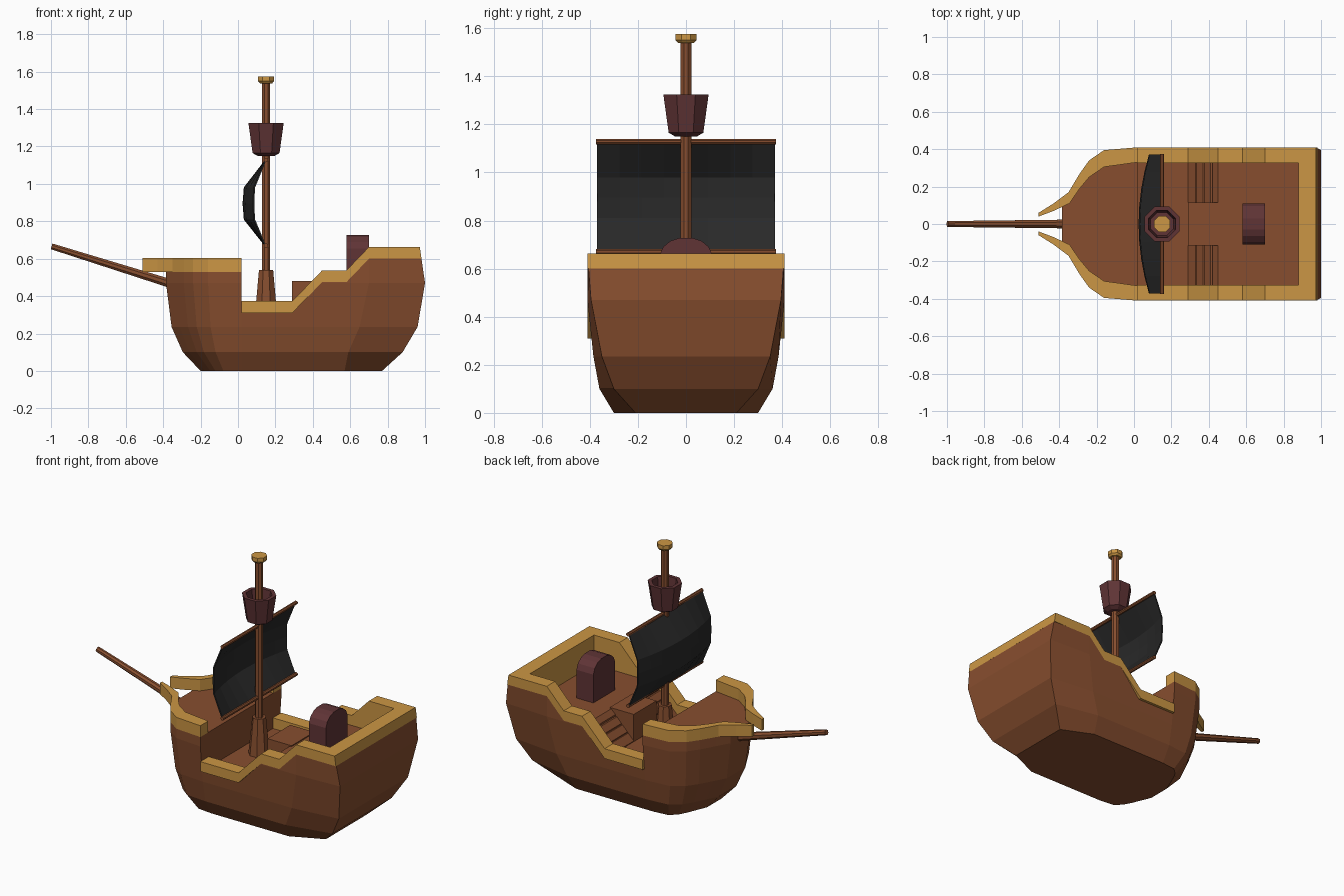
import bpy, bmesh, math
from mathutils import Vector

if "Cube" in bpy.data.objects:
    bpy.data.objects.remove(bpy.data.objects["Cube"])


def material(name, rgb):
    m = bpy.data.materials.new(name)
    m.diffuse_color = (*rgb, 1)
    m.use_nodes = True
    m.node_tree.nodes["Principled BSDF"].inputs["Base Color"].default_value = m.diffuse_color
    return m


WOOD = material("brown wood", (0.242, 0.076, 0.028))
TRIM = material("golden trim", (0.60, 0.305, 0.058))
MAROON = material("dark maroon", (0.115, 0.034, 0.036))
CLOTH = material("black cloth", (0.022, 0.022, 0.022))


def finish(name, bm, *mats):
    bmesh.ops.recalc_face_normals(bm, faces=bm.faces)
    me = bpy.data.meshes.new(name)
    bm.to_mesh(me)
    bm.free()
    for m in mats:
        me.materials.append(m)
    ob = bpy.data.objects.new(name, me)
    bpy.context.collection.objects.link(ob)
    return ob


def loft(name, rings, *mats):
    """Closed rings of equal length, bridged and capped."""
    bm = bmesh.new()
    vs = [[bm.verts.new(p) for p in r] for r in rings]
    n = len(vs[0])
    for a, b in zip(vs, vs[1:]):
        for i in range(n):
            j = (i + 1) % n
            bm.faces.new((a[i], a[j], b[j], b[i]))
    bm.faces.new(vs[0][::-1])
    bm.faces.new(vs[-1])
    return finish(name, bm, *mats)


def prism(name, pts, axis, lo, hi, mat):
    """Extrude a 2D outline along y (points are x,z) or z (points are x,y)."""
    put = (lambda p, h: (p[0], h, p[1])) if axis == 'y' else (lambda p, h: (p[0], p[1], h))
    return loft(name, [[put(p, h) for p in pts] for h in (lo, hi)], mat)


def rod(name, profile, start, direction, mat, sides=8):
    """Turned part: (radius, distance) pairs along a direction."""
    q = Vector((0, 0, 1)).rotation_difference(Vector(direction).normalized())
    rings = []
    for r, d in profile:
        ring = []
        for i in range(sides):
            a = 2 * math.pi * (i + 0.5) / sides
            ring.append(Vector(start) + q @ Vector((r * math.cos(a), r * math.sin(a), d)))
        rings.append(ring)
    return loft(name, rings, mat)


# Hull: z, bow x, half width, last full station, stern x, stern half width
levels = [(0, -.20, .30, .57, .77, .21), (.10, -.295, .36, .59, .88, .30),
          (.235, -.355, .385, .65, .96, .35), (.47, -.385, .41, .70, 1.0, .395),
          (.66, -.385, .41, .70, .972, .41)]
bow = [(-.385, .10), (-.34, .18), (-.29, .27), (-.24, .34), (-.16, .395), (.02, .41)]
rings = []
for z, xb, w, x1, xt, wt in levels:
    half = [(.02 + (x - .02) * (xb - .02) / -.405, y * w / .41) for x, y in bow]
    half += [(x1, w), (xt, wt)]
    rings.append([(x, y, z) for x, y in half] + [(x, -y, z) for x, y in half[::-1]])
hull = loft("hull", rings, WOOD, TRIM)

# Sheer line cutter and stepped deck cutter
sheer = [(.02, .31), (.29, .31), (.45, .475), (.58, .475), (.70, .60)]
top_cut = prism("sheer_cutter", [(-1, .53), (.02, .53)] + sheer +
                [(1.2, .60), (1.2, 1), (-1, 1)], 'y', -1, 1, WOOD)
deck = [(.02, .305)]
zs = [.305, .35, .392, .433, .474]
for i, x in enumerate((.29, .335, .377, .42)):
    deck += [(x, zs[i]), (x, zs[i + 1])]
deck_cut = prism("deck_cutter", deck + [(.88, .474), (.88, 1), (.02, 1)],
                 'y', -.325, .325, WOOD)
bpy.context.view_layer.objects.active = hull
for cutter in (top_cut, deck_cut):
    mod = hull.modifiers.new("cut", 'BOOLEAN')
    mod.operation = 'DIFFERENCE'
    mod.solver = 'EXACT'
    mod.object = cutter
    bpy.ops.object.modifier_apply(modifier=mod.name)
for cutter in (top_cut, deck_cut):
    bpy.data.objects.remove(cutter)

# Golden lining on the inward faces of the bulwark
for p in hull.data.polygons:
    c, n = p.center, p.normal
    side = abs(n.y) > .9 and abs(abs(c.y) - .325) < .003
    back = n.x < -.9 and abs(c.x - .88) < .003
    p.material_index = 1 if side or back else 0

# Rails
T = .063
line = sheer + [(.88, .60)]
bow_out = [(.02, .41), (-.16, .395), (-.24, .34), (-.29, .27), (-.35, .17), (-.43, .11), (-.51, .06)]
bow_in = [(-.51, .04), (-.43, .07), (-.345, .11), (-.29, .19), (-.24, .25), (-.16, .305), (.02, .33)]
for s, side in ((-1, "right"), (1, "left")):
    prism(f"side_rail_{side}", line + [(x, z + T) for x, z in line[::-1]],
          'y', s * .325, s * .41, TRIM)
    prism(f"bow_rail_{side}", [(x, s * y) for x, y in bow_out + bow_in], 'z', .53, .603, TRIM)
prism("stern_rail", [(.88, .60), (.981, .60), (.972, .60 + T), (.88, .60 + T)],
      'y', -.41, .41, TRIM)

# Platform between the stairs
prism("stair_platform", [(.29, .30), (.46, .30), (.46, .48), (.29, .48)], 'y', -.115, .115, WOOD)

# Arched cabin hatch
arch = [(.11, .47), (.11, .655), (.095, .69), (.065, .715), (.03, .727)]
arch += [(-y, z) for y, z in arch[::-1]]
loft("cabin_hatch", [[(x, y, z) for y, z in arch] for x in (.58, .70)], MAROON)

# Mast, foot, cap, lookout basket
UP = (0, 0, 1)
foot = (.15, 0, 0)
rod("mast", [(.024, .30), (.024, 1.55)], foot, UP, WOOD)
rod("mast_foot", [(.064, .30), (.041, .54)], foot, UP, WOOD)
rod("mast_cap", [(.036, 1.538), (.047, 1.55), (.047, 1.575)], foot, UP, TRIM)
rod("lookout_basket", [(.05, 1.15), (.078, 1.165), (.102, 1.325), (.078, 1.325), (.066, 1.21)],
    foot, UP, MAROON)

# Bowsprit
rod("bowsprit", [(.026, 0), (.017, .73)], (-.30, 0, .448), (-.70, 0, .219), WOOD)

# Yards
for z, label in ((1.128, "upper"), (.67, "lower")):
    rod(f"{label}_yard", [(.012, 0), (.012, .75)], (.15, -.375, z), (0, 1, 0), WOOD)

# Billowing sail
bm = bmesh.new()
rows = []
for z, f in ((1.122, 0), (.98, 1), (.895, 1.06), (.81, 1), (.672, 0)):
    row = []
    for i in range(9):
        y = -.37 + .74 * i / 8
        row.append(bm.verts.new((.145 - f * (.058 + .052 * (1 - (y / .37) ** 2)), y, z)))
    rows.append(row)
for a, b in zip(rows, rows[1:]):
    for i in range(8):
        bm.faces.new((a[i], a[i + 1], b[i + 1], b[i]))
sail = finish("sail", bm, CLOTH)
mod = sail.modifiers.new("thickness", 'SOLIDIFY')
mod.thickness = .008
mod.offset = 0
